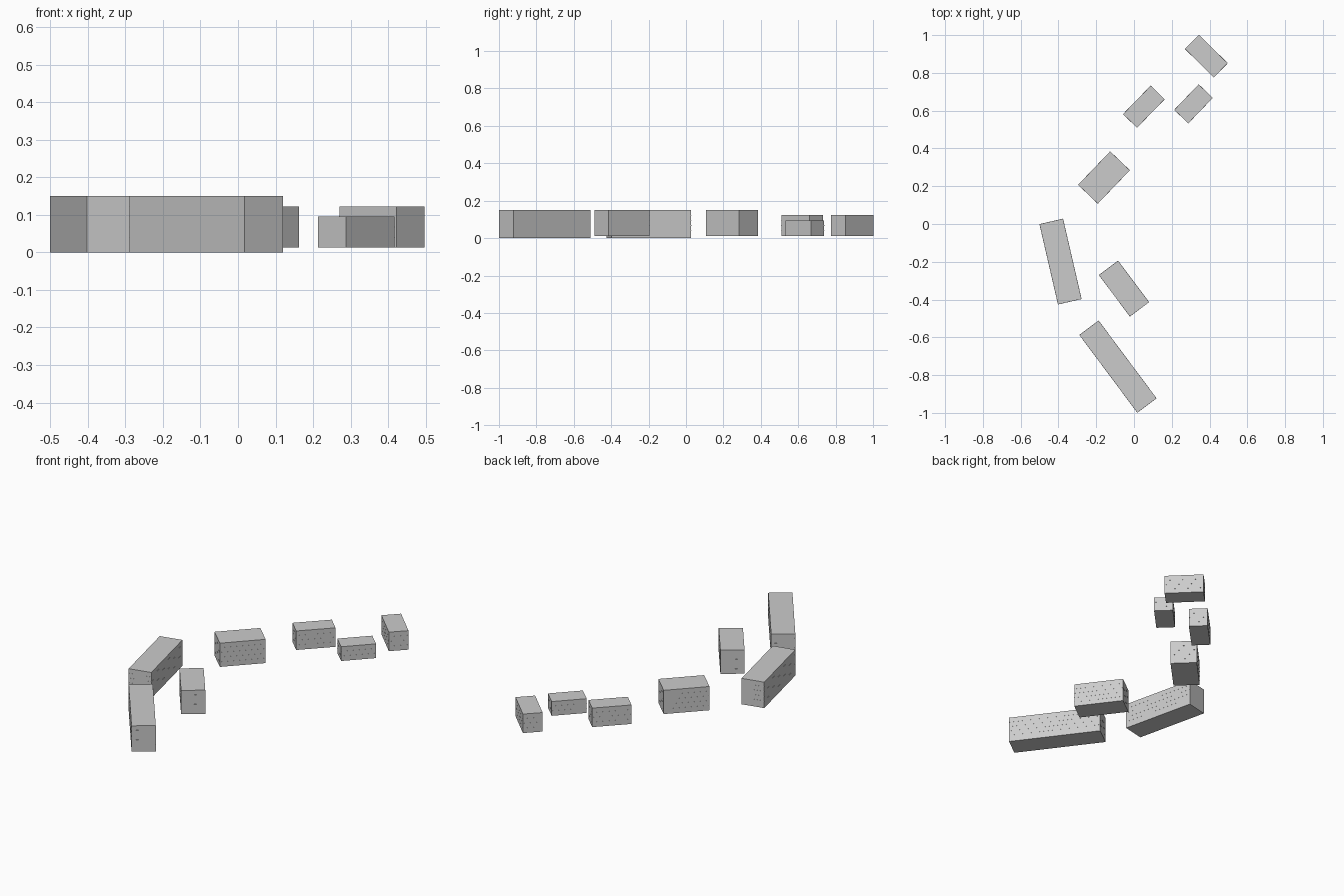
import bpy, bmesh
from math import radians
from mathutils import Matrix

if "Cube" in bpy.data.objects:
    bpy.data.objects.remove(bpy.data.objects["Cube"])

GROUND = 0.0125    # level of the lowest floor
STOREY = 0.0275    # height of one storey
SLAB = 0.003       # thickness of a floor line
PROUD = 0.0004     # how far floor lines stand out of the wall


def add_box(bm, length, width, z0, z1):
    m = Matrix.Translation((0, 0, (z0 + z1) / 2)) @ Matrix.Diagonal((length, width, z1 - z0, 1))
    bmesh.ops.create_cube(bm, size=1, matrix=m)


def make_object(name, bm, x, y, angle):
    mesh = bpy.data.meshes.new(name)
    bm.to_mesh(mesh)
    bm.free()
    obj = bpy.data.objects.new(name, mesh)
    obj.location = (x, y, 0)
    obj.rotation_euler.z = radians(angle)
    bpy.context.collection.objects.link(obj)
    return obj


def building(name, x, y, length, width, angle, storeys, base):
    # plain block walls with a flat roof
    walls = bmesh.new()
    add_box(walls, length, width, base, GROUND + storeys * STOREY)
    make_object(name + "_walls", walls, x, y, angle)
    # thin floor lines between the storeys
    floors = bmesh.new()
    for i in range(1, storeys):
        z = GROUND + i * STOREY
        add_box(floors, length + 2 * PROUD, width + 2 * PROUD, z - SLAB / 2, z + SLAB / 2)
    make_object(name + "_floors", floors, x, y, angle)


# name, centre x, centre y, length, width, angle, storeys, base height
BUILDINGS = [
    ("long_south_block", -0.085, -0.755, 0.513, 0.127, -53.3, 5, 0.0),
    ("long_west_block", -0.389, -0.199, 0.436, 0.128, -77.0, 5, 0.0),
    ("inner_south_block", -0.053, -0.342, 0.274, 0.127, -53.2, 5, GROUND),
    ("middle_block", -0.159, 0.246, 0.245, 0.144, 46.2, 5, GROUND),
    ("north_block", 0.052, 0.621, 0.210, 0.103, 45.8, 4, GROUND),
    ("low_north_block", 0.315, 0.636, 0.187, 0.103, 46.2, 3, GROUND),
    ("far_north_block", 0.383, 0.889, 0.214, 0.105, -44.5, 4, GROUND),
]

for spec in BUILDINGS:
    building(*spec)
